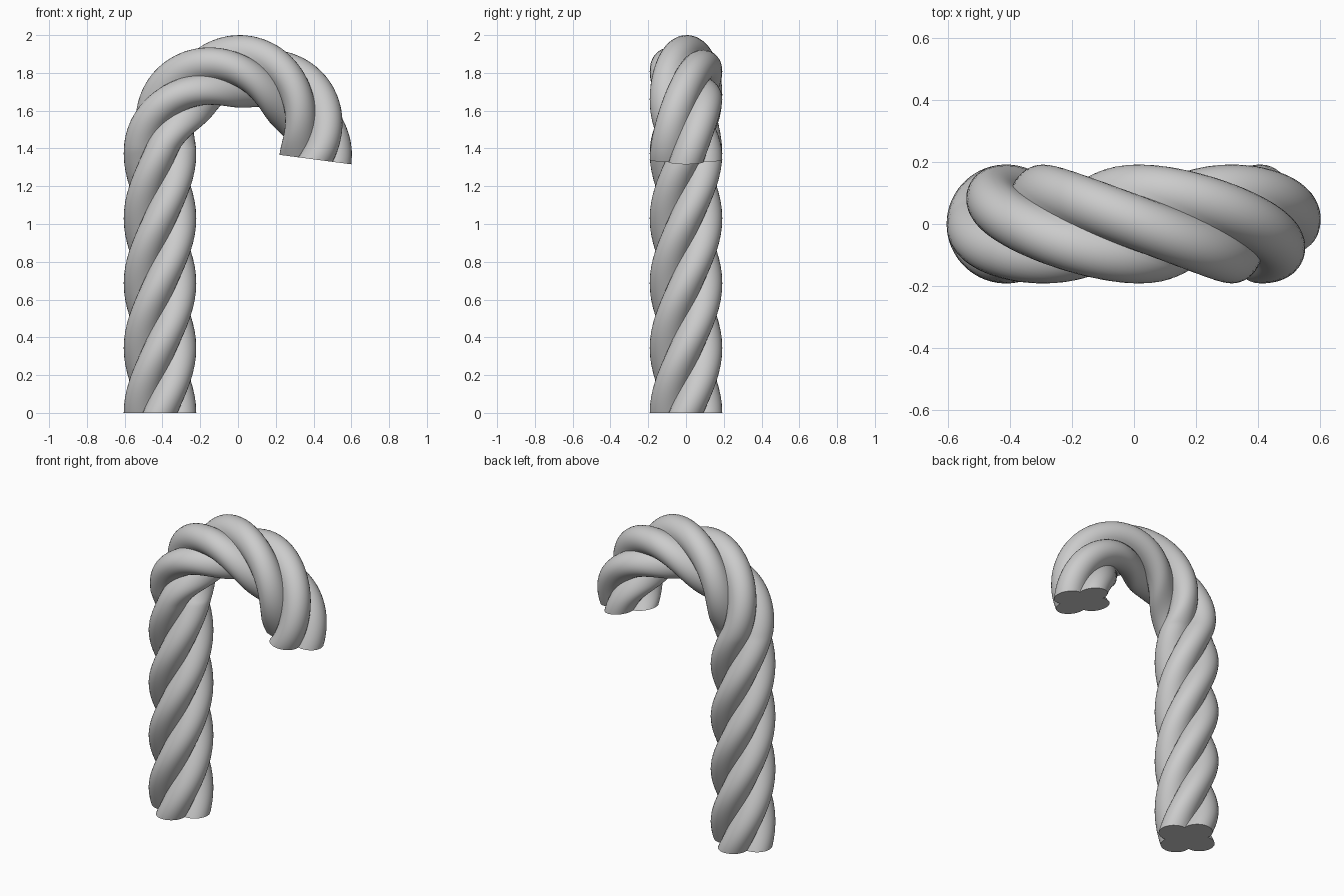
import bpy, bmesh
from math import pi, sin, cos, sqrt, radians

if "Cube" in bpy.data.objects:
    bpy.data.objects.remove(bpy.data.objects["Cube"])

BEND = 0.413              # radius of the hook's centre line
STRAIGHT = 1.395          # height where the hook starts
ARC = pi + radians(7.5)   # sweep of the hook
LENGTH = STRAIGHT + BEND * ARC
TURNS = 2
STRANDS = 4
SIDES, RINGS = 64, 200
OFFSET, STRAND_R = 0.100, 0.092   # strand centre distance and radius


def outline(angle):
    """Radius of the outline of four overlapping round strands."""
    step = 2 * pi / STRANDS
    a = (angle + step / 2) % step - step / 2
    return OFFSET * cos(a) + sqrt(STRAND_R ** 2 - (OFFSET * sin(a)) ** 2)


def path(s):
    """Centre point (x, z) and bend angle at distance s along the cane."""
    if s < STRAIGHT:
        return -BEND, s, 0.0
    a = (s - STRAIGHT) / BEND
    return -BEND * cos(a), STRAIGHT + BEND * sin(a), a


bm = bmesh.new()
rings = []
for i in range(RINGS + 1):
    s = LENGTH * i / RINGS
    x, z, bend = path(s)
    twist = 2 * pi * TURNS * s / LENGTH
    ring = []
    for j in range(SIDES):
        t = 2 * pi * j / SIDES
        r = outline(t)
        u, v = r * cos(t + twist), r * sin(t + twist)
        ring.append(bm.verts.new((x + u * cos(bend), v, z - u * sin(bend))))
    rings.append(ring)

# Twisted wall
for lower, upper in zip(rings, rings[1:]):
    for j in range(SIDES):
        k = (j + 1) % SIDES
        bm.faces.new((lower[j], lower[k], upper[k], upper[j]))

# Flat ends
bm.faces.new(rings[0][::-1])
bm.faces.new(rings[-1])

mesh = bpy.data.meshes.new("twisted_cane")
bm.to_mesh(mesh)
bm.free()
cane = bpy.data.objects.new("twisted_cane", mesh)
bpy.context.collection.objects.link(cane)
bpy.context.view_layer.objects.active = cane
cane.select_set(True)
bpy.ops.object.shade_smooth_by_angle(angle=radians(40))
